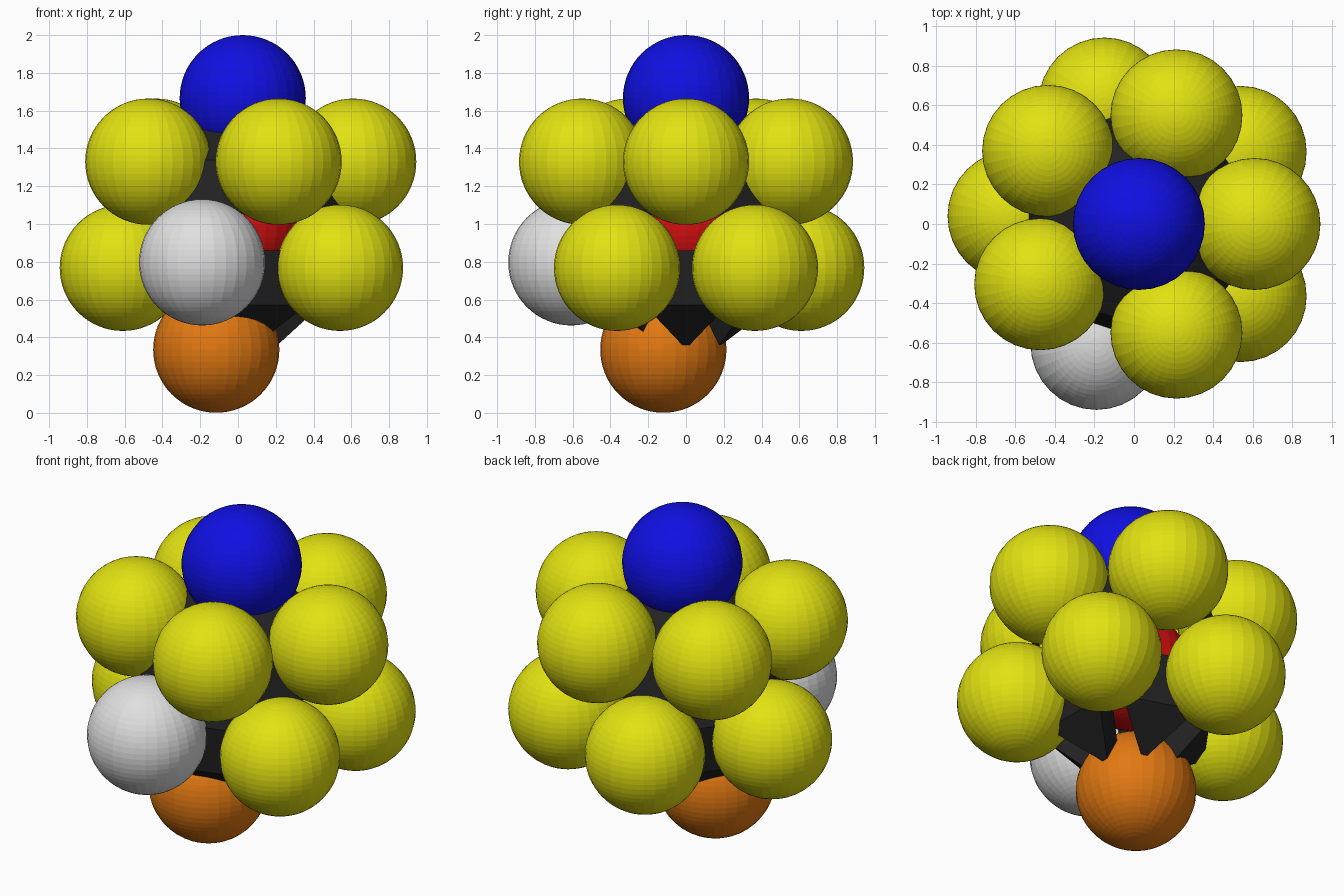
import bpy, bmesh, math
from mathutils import Vector

if "Cube" in bpy.data.objects:
    bpy.data.objects.remove(bpy.data.objects["Cube"])


def mat(name, c):
    m = bpy.data.materials.new(name)
    m.diffuse_color = (*c, 1)
    m.use_nodes = True
    m.node_tree.nodes["Principled BSDF"].inputs["Base Color"].default_value = m.diffuse_color
    return m


YELLOW = mat("yellow", (0.76, 0.76, 0.006))
BLUE = mat("blue", (0.005, 0.005, 0.76))
ORANGE = mat("orange", (0.76, 0.19, 0.006))
GREY = mat("light_grey", (0.74, 0.74, 0.74))
RED = mat("red", (0.7, 0.005, 0.005))
BLACK = mat("black", (0.016, 0.016, 0.016))

R = 0.334
CX = 0.02   # axis of the cluster


def ball(name, loc, material):
    bpy.ops.mesh.primitive_uv_sphere_add(segments=32, ring_count=32, radius=R, location=loc)
    o = bpy.context.object
    o.name = name
    o.data.materials.append(material)


def mesh_object(name, bm, material):
    bmesh.ops.recalc_face_normals(bm, faces=bm.faces)
    me = bpy.data.meshes.new(name)
    bm.to_mesh(me)
    bm.free()
    o = bpy.data.objects.new(name, me)
    bpy.context.collection.objects.link(o)
    me.materials.append(material)
    return o


def polar(rho, t, z, deg):
    # radial, tangential and height position turned about the axis
    a = math.radians(deg)
    return Vector((CX + rho * math.cos(a) - t * math.sin(a),
                   rho * math.sin(a) + t * math.cos(a), z))


# Balls
ball("top_ball", (0.025, 0, 1.666), BLUE)
ball("bottom_ball", (-0.115, -0.12, 0.335), ORANGE)
ball("core_ball", (CX, 0, 1.0), RED)
ball("front_ball", (-0.19, -0.607, 0.797), GREY)
for x, y in [(0.61, 0), (0.215, 0.55), (-0.435, 0.37), (-0.475, -0.305), (0.215, -0.55)]:
    ball("upper_ball", (x, y, 1.33), YELLOW)
for x, y in [(0.54, 0.365), (-0.15, 0.61), (-0.61, 0.04), (0.54, -0.365)]:
    ball("lower_ball", (x, y, 0.768), YELLOW)

# Upper cage: triangular plates around the top and between the rings
bm = bmesh.new()
top = bm.verts.new((CX, 0, 1.66))
up = [bm.verts.new(polar(0.59, 0, 1.33, 72 * i)) for i in range(5)]
low = [bm.verts.new(polar(0.62, 0, 0.78, 72 * i + 36)) for i in range(5)]
for i in range(5):
    j = (i + 1) % 5
    bm.faces.new((top, up[i], up[j]))
    bm.faces.new((up[i], low[i], up[j]))
cage = mesh_object("upper_cage", bm, BLACK)
s = cage.modifiers.new("thickness", "SOLIDIFY")
s.thickness = 0.03
s.offset = 0

# Lower cage: five pointed wedges between the lower balls
for k in range(5):
    bm = bmesh.new()
    pts = []
    for sgn in (-1, 1):
        for rho, t, z in [(0.19, 0.02, 0.36), (0.42, 0.22, 0.57), (0.46, 0.26, 0.86),
                          (0.30, 0.16, 0.86), (0.12, 0.02, 0.50)]:
            pts.append(bm.verts.new(polar(rho, sgn * t, z, 72 * k)))
    res = bmesh.ops.convex_hull(bm, input=pts)
    bmesh.ops.delete(bm, geom=[v for v in bm.verts if not v.link_faces], context="VERTS")
    mesh_object("lower_wedge", bm, BLACK)
